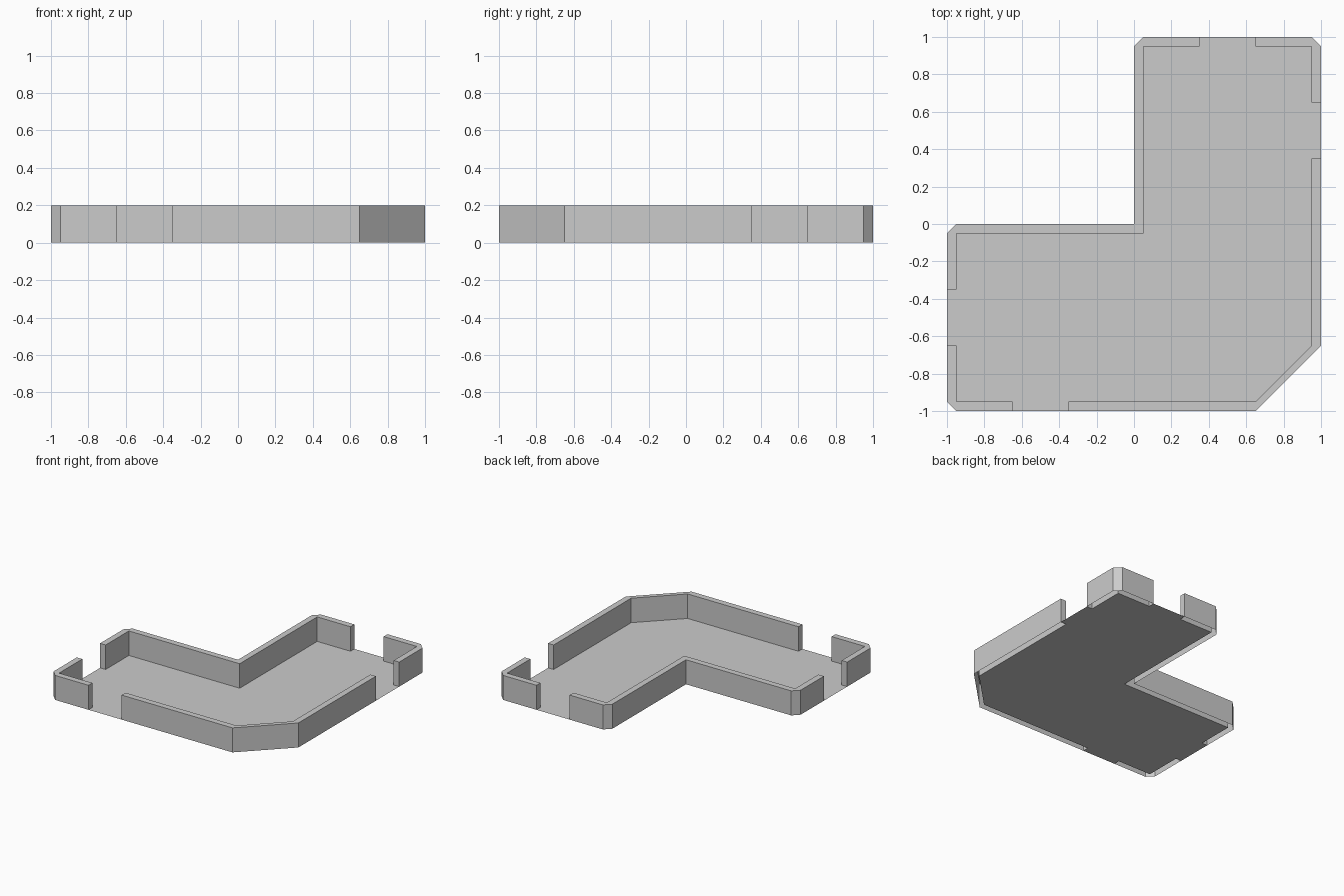
import bpy, bmesh

if "Cube" in bpy.data.objects:
    bpy.data.objects.remove(bpy.data.objects["Cube"])

H = 0.2  # wall height


def make_object(name, faces):
    """Build one mesh object from polygons given as coordinate lists."""
    bm = bmesh.new()
    for pts in faces:
        bm.faces.new([bm.verts.new(p) for p in pts])
    bmesh.ops.remove_doubles(bm, verts=bm.verts, dist=1e-4)
    mesh = bpy.data.meshes.new(name)
    bm.to_mesh(mesh)
    bm.free()
    obj = bpy.data.objects.new(name, mesh)
    bpy.context.collection.objects.link(obj)
    return obj


def at(p, z):
    return (p[0], p[1], z)


def flip(path):
    """Mirror across the diagonal y = -x, keeping counterclockwise order."""
    return [(-y, -x) for x, y in reversed(path)]


def wall(name, outer, inner):
    """Wall with outer, inner and top faces plus jambs; open underneath."""
    faces = []
    for i in range(len(outer) - 1):
        a, b, c, d = outer[i], outer[i + 1], inner[i], inner[i + 1]
        faces.append([at(a, 0), at(b, 0), at(b, H), at(a, H)])
        if c == d:
            faces.append([at(a, H), at(b, H), at(c, H)])
        else:
            faces.append([at(d, 0), at(c, 0), at(c, H), at(d, H)])
            faces.append([at(a, H), at(b, H), at(d, H), at(c, H)])
    o, n = outer[0], inner[0]
    faces.append([at(n, 0), at(o, 0), at(o, H), at(n, H)])
    o, n = outer[-1], inner[-1]
    faces.append([at(o, 0), at(n, 0), at(n, H), at(o, H)])
    make_object(name, faces)


# Wall outlines, all counterclockwise around the room
# (the second half of each symmetric wall mirrors the first)
elbow_out = [(0.35, 1), (0.05, 1), (0, 0.95), (0, 0), (-0.95, 0), (-1, -0.05), (-1, -0.35)]
elbow_in = [(0.35, 0.95), (0.05, 0.95), (0.05, 0.95), (0.05, -0.05),
            (-0.95, -0.05), (-0.95, -0.05), (-0.95, -0.35)]
corner_out = [(1, 0.65), (1, 0.95), (0.95, 1), (0.65, 1)]
corner_in = [(0.95, 0.65), (0.95, 0.95), (0.95, 0.95), (0.65, 0.95)]
bend_out = [(-0.35, -1), (0.65, -1), (1, -0.65), (1, 0.35)]
bend_in = [(-0.35, -0.95), (0.65, -0.95), (0.95, -0.65), (0.95, 0.35)]

walls = [
    ("inner_elbow_wall", elbow_out, elbow_in),
    ("left_corner_wall", flip(corner_out), flip(corner_in)),
    ("outer_bend_wall", bend_out, bend_in),
    ("back_corner_wall", corner_out, corner_in),
]

# Walls, and the floor outline: inner wall lines plus doorway thresholds
outline = []
for name, outer, inner in walls:
    wall(name, outer, inner)
    outline += [outer[0], *dict.fromkeys(inner), outer[-1]]
make_object("floor", [[at(p, 0) for p in outline]])
